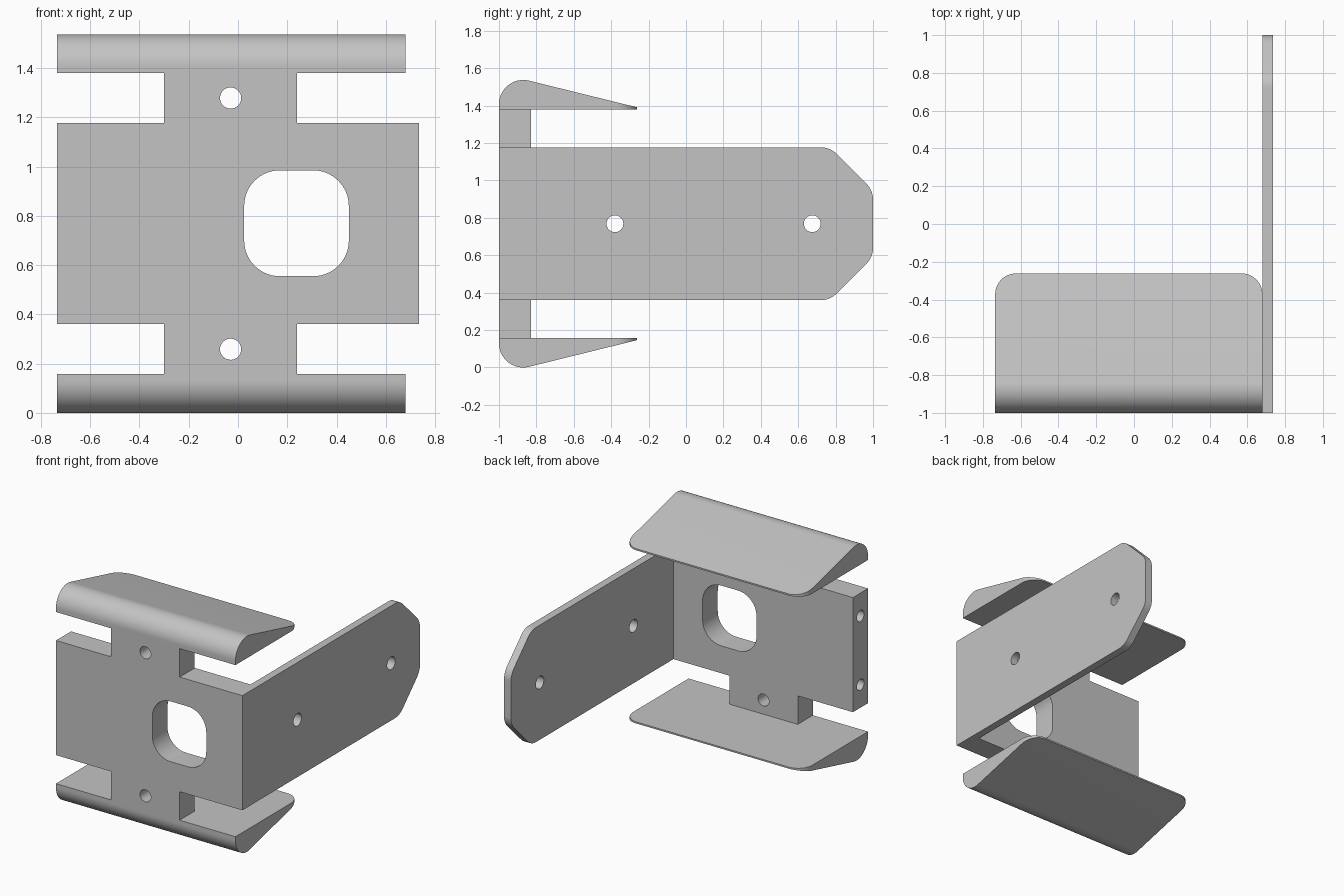
import bpy, bmesh, math
from mathutils import Vector

if "Cube" in bpy.data.objects:
    bpy.data.objects.remove(bpy.data.objects["Cube"], do_unlink=True)

MID = 0.7685          # height of the mirror plane
BACK = -0.83          # rear face of the front panel
LEFT, RIGHT = -0.735, 0.735
INNER = 0.68          # inner face of the side arm

grey = bpy.data.materials.new("plain grey")
grey.use_nodes = True
colour = (0.55, 0.55, 0.55, 1)
grey.diffuse_color = colour
grey.node_tree.nodes["Principled BSDF"].inputs["Base Color"].default_value = colour


def rounded(corners, steps=14):
    """Outline from (u, v, radius) corners, each rounded by a tangent arc."""
    out = []
    for i, (u, v, r) in enumerate(corners):
        p = Vector((u, v))
        if r == 0:
            out.append(p)
            continue
        a = (Vector(corners[i - 1][:2]) - p).normalized()
        b = (Vector(corners[(i + 1) % len(corners)][:2]) - p).normalized()
        half = a.angle(b) / 2
        centre = p + (a + b).normalized() * r / math.sin(half)
        start = p + a * r / math.tan(half) - centre
        end = p + b * r / math.tan(half) - centre
        sweep = math.atan2(start.x * end.y - start.y * end.x, start.dot(end))
        for k in range(steps + 1):
            t = sweep * k / steps
            c, s = math.cos(t), math.sin(t)
            out.append(centre + Vector((start.x * c - start.y * s,
                                        start.x * s + start.y * c)))
    return out


def circle(u, v, r, n=32):
    return [Vector((u + r * math.cos(math.tau * i / n),
                    v + r * math.sin(math.tau * i / n))) for i in range(n)]


def prism(name, outline, axis, lo, hi):
    """Extrude a 2D outline along the given axis from lo to hi."""
    place = {"x": lambda p, d: (d, p[0], p[1]),
             "y": lambda p, d: (p[0], d, p[1]),
             "z": lambda p, d: (p[0], p[1], d)}[axis]
    bm = bmesh.new()
    rings = [[bm.verts.new(place(p, d)) for p in outline] for d in (lo, hi)]
    for ring in rings:
        bm.faces.new(ring)
    n = len(outline)
    for i in range(n):
        j = (i + 1) % n
        bm.faces.new((rings[0][i], rings[0][j], rings[1][j], rings[1][i]))
    bmesh.ops.recalc_face_normals(bm, faces=bm.faces)
    mesh = bpy.data.meshes.new(name)
    bm.to_mesh(mesh)
    bm.free()
    mesh.materials.append(grey)
    ob = bpy.data.objects.new(name, mesh)
    bpy.context.collection.objects.link(ob)
    return ob


def combine(target, tool, operation):
    """Apply a boolean and discard the tool."""
    mod = target.modifiers.new("combine", "BOOLEAN")
    mod.operation, mod.object, mod.solver = operation, tool, "EXACT"
    bpy.context.view_layer.update()
    graph = bpy.context.evaluated_depsgraph_get()
    mesh = bpy.data.meshes.new_from_object(target.evaluated_get(graph))
    target.modifiers.clear()
    target.data = mesh
    bpy.data.objects.remove(tool, do_unlink=True)


def box(x0, x1, z0, z1):
    return [(x0, z0), (x1, z0), (x1, z1), (x0, z1)]


# Front panel with its central neck
bracket = prism("clamp_bracket", box(LEFT, RIGHT, 0.36, 1.177), "y", -1, BACK)
combine(bracket, prism("neck", box(-0.3, 0.24, 0.14, 1.397), "y", -1, BACK), "UNION")

# Side arm with a chamfered, softened end
arm = rounded([(-1, 0.36, 0), (0.77, 0.36, 0.12), (1, 0.59, 0.12),
               (1, 0.947, 0.12), (0.77, 1.177, 0.12), (-1, 1.177, 0)])
combine(bracket, prism("side_arm", arm, "x", INNER, RIGHT), "UNION")

# Wedge flanges above and below, round at the front and tapering to the back
nose = [(-0.87 + 0.13 * math.cos(math.radians(a)), 1.407 + 0.13 * math.sin(math.radians(a)))
        for a in range(180, 75, -4)]
wedge = [(-0.262, 1.38), (-1, 1.38)] + nose + [(-0.262, 1.391)]
plan = rounded([(LEFT, -1.1, 0), (INNER, -1.1, 0),
                (INNER, -0.262, 0.11), (LEFT, -0.262, 0.11)])
for name, side in (("top_flange", 1), ("bottom_flange", -1)):
    outline = [(y, MID + side * (z - MID)) for y, z in wedge]
    flange = prism(name, outline, "x", LEFT, INNER)
    combine(flange, prism("flange_plan", plan, "z", -0.5, 2), "INTERSECT")
    combine(bracket, flange, "UNION")

# Rounded window through the panel
window = rounded([(u, v, 0.145) for u, v in box(0.025, 0.45, 0.555, 0.985)])
combine(bracket, prism("window_cutter", window, "y", -1.1, -0.7), "DIFFERENCE")

# Screw holes: neck, side arm, and blind holes in the panel's free end
holes = [(-0.03, MID + s * 0.51, 0.043, "y", -1.1, -0.7) for s in (-1, 1)]
holes += [(y, MID, 0.045, "x", 0.6, 0.8) for y in (-0.38, 0.675)]
holes += [(-0.915, MID + s * 0.245, 0.04, "x", -0.8, -0.4) for s in (-1, 1)]
for u, v, r, axis, lo, hi in holes:
    combine(bracket, prism("hole_cutter", circle(u, v, r), axis, lo, hi), "DIFFERENCE")

# Smooth the rounded surfaces, keep real edges sharp
bpy.ops.object.select_all(action="DESELECT")
bracket.select_set(True)
bpy.context.view_layer.objects.active = bracket
bpy.ops.object.shade_smooth_by_angle(angle=math.radians(25))
